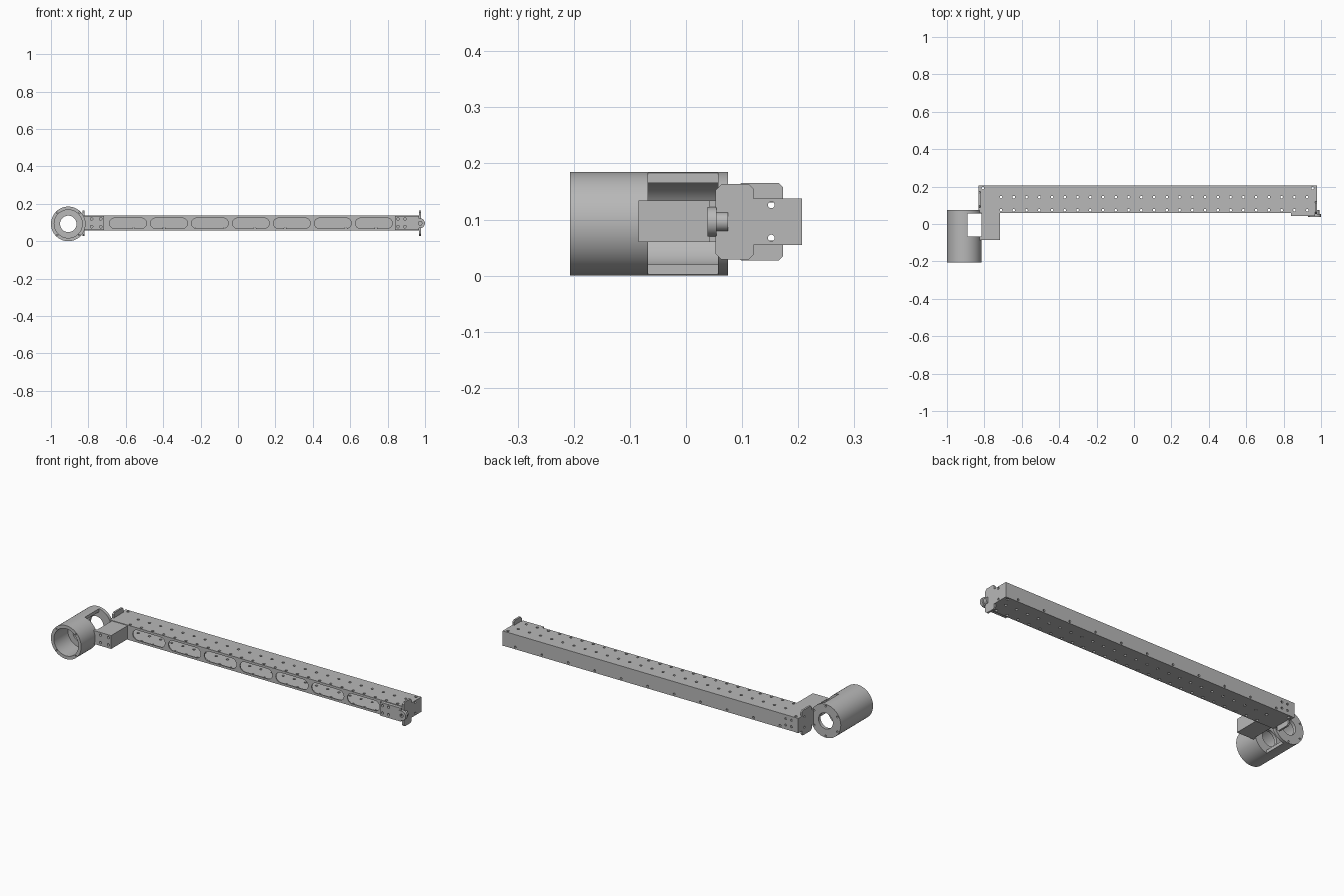
import bpy, bmesh, math
from mathutils import Matrix, Vector

cube = bpy.data.objects.get("Cube")
if cube:
    bpy.data.objects.remove(cube, do_unlink=True)

grey = bpy.data.materials.new("machined grey")
grey.use_nodes = True
grey.diffuse_color = (0.48, 0.48, 0.48, 1)
grey.node_tree.nodes["Principled BSDF"].inputs["Base Color"].default_value = (0.48, 0.48, 0.48, 1)

MID = 0.096          # height of the beam axis
TURN = {"x": Matrix.Rotation(math.pi / 2, 4, "Y"),
        "y": Matrix.Rotation(math.pi / 2, 4, "X"),
        "z": Matrix.Identity(4)}


def finish(name, bm):
    bmesh.ops.recalc_face_normals(bm, faces=bm.faces)
    mesh = bpy.data.meshes.new(name)
    bm.to_mesh(mesh)
    bm.free()
    mesh.materials.append(grey)
    obj = bpy.data.objects.new(name, mesh)
    bpy.context.collection.objects.link(obj)
    return obj


def box(name, x, y, z):
    bm = bmesh.new()
    bmesh.ops.create_cube(bm, size=1)
    for v in bm.verts:
        v.co = [(r[0] + r[1]) / 2 + c * (r[1] - r[0]) for r, c in zip((x, y, z), v.co)]
    return finish(name, bm)


def rods(name, axis, radius, length, centres, sides=14):
    """Parallel cylinders sharing one mesh."""
    bm = bmesh.new()
    for c in centres:
        bmesh.ops.create_cone(bm, cap_ends=True, segments=sides, radius1=radius, radius2=radius,
                              depth=length, matrix=Matrix.Translation(c) @ TURN[axis])
    return finish(name, bm)


def prism(name, outlines, axis, start, depth):
    """Extrude flat outlines along one axis."""
    bm = bmesh.new()
    for pts in outlines:
        place = (lambda a, b: (start, a, b)) if axis == "x" else (lambda a, b: (a, start, b))
        face = bm.faces.new([bm.verts.new(place(a, b)) for a, b in pts])
        out = bmesh.ops.extrude_face_region(bm, geom=[face])
        move = Vector((depth, 0, 0) if axis == "x" else (0, depth, 0))
        bmesh.ops.translate(bm, vec=move, verts=[g for g in out["geom"] if isinstance(g, bmesh.types.BMVert)])
    return finish(name, bm)


def cut(obj, *cutters):
    for c in cutters:
        c.hide_render = True
        mod = obj.modifiers.new("cut", "BOOLEAN")
        mod.operation, mod.solver, mod.object = "DIFFERENCE", "EXACT", c
        bpy.context.view_layer.objects.active = obj
        bpy.ops.object.modifier_apply(modifier=mod.name)
        bpy.data.objects.remove(c, do_unlink=True)


def smooth(obj):
    bpy.ops.object.select_all(action="DESELECT")
    obj.select_set(True)
    bpy.context.view_layer.objects.active = obj
    bpy.ops.object.shade_smooth_by_angle(angle=math.radians(30))


def stadium(x0, x1, radius, steps=8):
    ends = ((x1 - radius, -math.pi / 2), (x0 + radius, math.pi / 2))
    return [(cx + radius * math.cos(a + math.pi * i / steps), MID + radius * math.sin(a + math.pi * i / steps))
            for cx, a in ends for i in range(steps + 1)]


# Hollow beam with slotted front and perforated faces
beam = box("beam", (-0.822, 0.968), (0.06, 0.207), (0.056, 0.137))
xs = [-0.711 + 0.0682 * i for i in range(25)]
holes = [(x, y, MID) for x in xs for y in (0.074, 0.144)]
holes += [(x, 0.192, MID) for x in (-0.808, 0.955)]
back = [(-0.72 + 0.162 * i, 0.205, 0.068) for i in range(11)]
back += [(x, 0.205, z) for x in (-0.79, -0.755) for z in (0.08, 0.115)]
cut(beam,
    box("beam_cavity", (-1, 1.1), (0.066, 0.199), (0.063, 0.13)),
    prism("slots", [stadium(-0.687 + 0.219 * i, -0.489 + 0.219 * i, 0.028) for i in range(7)], "y", 0.05, 0.03),
    rods("beam_holes", "z", 0.007, 0.2, holes),
    rods("back_holes", "y", 0.006, 0.03, back))


# End plates with tabs above and below
def end_plate(name, x, y0, tab0, tab1, half):
    top = [(y0, 0.041), (tab0, 0.041), (tab0, half - 0.01), (tab0 + 0.01, half),
           (tab1 - 0.008, half), (tab1, half - 0.008), (tab1, 0.041), (0.207, 0.041)]
    if tab0 == y0:
        top = top[2:]
    outline = [(y, MID + h) for y, h in top] + [(y, MID - h) for y, h in reversed(top)]
    plate = prism(name, [outline], "x", x, 0.01)
    cut(plate, rods("plate_holes", "x", 0.006, 0.05, [(x, 0.152, z) for z in (0.067, 0.126)]))


end_plate("left_tab_plate", 0.968, 0.053, 0.053, 0.12, 0.067)
end_plate("right_tab_plate", -0.832, 0.06, 0.088, 0.173, 0.069)


def bolt_holes(obj, y, x_pair):
    cut(obj, rods("bolt_holes", "y", 0.007, 0.03, [(x, y, z) for x in x_pair for z in (0.078, 0.119)]))


# Hinge bracket at the far end of the beam
bracket = box("hinge_bracket", (0.84, 0.968), (0.042, 0.06), (0.06, 0.134))
bolt_holes(bracket, 0.042, (0.855, 0.892))
lug = prism("hinge_lug", [stadium(0.93, 1.0, 0.026)], "y", 0.038, 0.016)
cut(lug, rods("pin_hole", "y", 0.01, 0.1, [(0.974, 0.045, MID)], 20))
boss = rods("hinge_boss", "y", 0.017, 0.022, [(0.974, 0.064, MID)], 20)

# Block joining the beam and the barrel
block = box("joining_block", (-0.815, -0.717), (-0.085, 0.06), (0.06, 0.134))
bolt_holes(block, -0.085, (-0.783, -0.734))
box("joining_web", (-0.845, -0.815), (-0.085, -0.068), (0.06, 0.134))

# Barrel: open front bore, inner wall, side window, rear wall
CX, CZ = -0.9075, 0.0925


def bore(name, radius, y0, y1):
    return rods(name, "y", radius, y1 - y0, [(CX, (y0 + y1) / 2, CZ)], 64)


def ring(radius, y, count):
    turns = [2 * math.pi * (i + 0.5) / count for i in range(count)]
    return [(CX + radius * math.cos(a), y, CZ + radius * math.sin(a)) for a in turns]


barrel = bore("barrel", 0.0925, -0.207, 0.075)
cut(barrel,
    bore("front_bore", 0.075, -0.25, -0.085),
    bore("rear_bore", 0.075, -0.068, 0.057),
    bore("shaft_hole", 0.044, -0.3, 0.2),
    box("window", (-0.89, -0.7), (-0.068, 0.057), (-0.1, 0.3)),
    rods("rear_holes", "y", 0.005, 0.02, ring(0.082, 0.075, 6)),
    rods("front_holes", "y", 0.004, 0.02, ring(0.084, -0.207, 4)))

for part in (beam, lug, boss, bracket, block, barrel):
    smooth(part)
